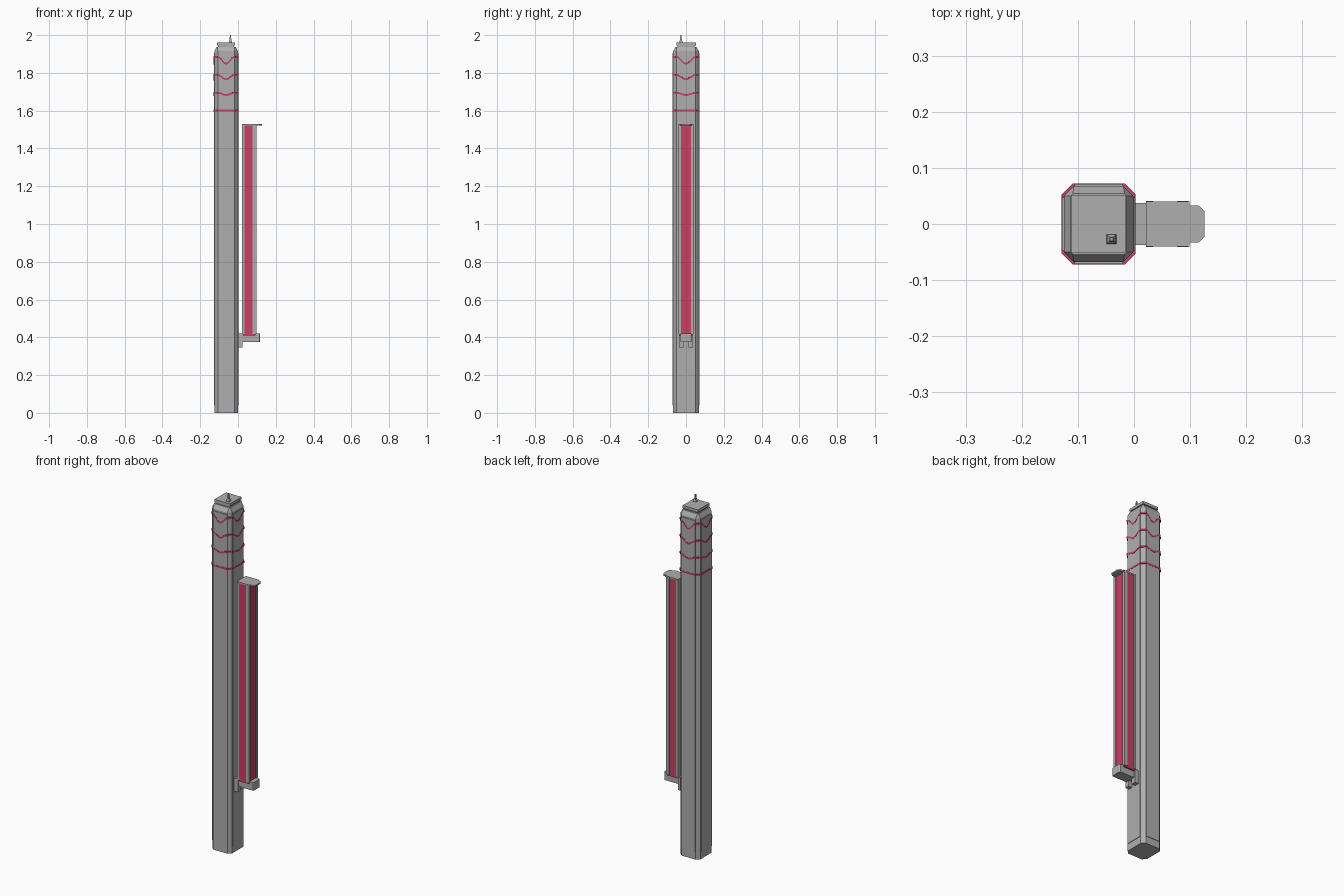
import bpy, bmesh, math

cube = bpy.data.objects.get("Cube")
if cube:
    bpy.data.objects.remove(cube, do_unlink=True)


def material(name, rgb):
    m = bpy.data.materials.new(name)
    m.use_nodes = True
    m.diffuse_color = (*rgb, 1)
    m.node_tree.nodes["Principled BSDF"].inputs["Base Color"].default_value = (*rgb, 1)
    return m


GREY = material("concrete grey", (0.43, 0.43, 0.43))
RED = material("crimson", (0.58, 0.05, 0.13))
CX = -0.063            # tower axis
HX, HY = 0.062, 0.068  # tower half widths


def octagon(hx, hy, cut, cx=CX):
    """Rectangle outline with cut corners, counter-clockwise."""
    return [(cx + x, y) for x, y in (
        (hx, -hy + cut), (hx, hy - cut), (hx - cut, hy), (-hx + cut, hy),
        (-hx, hy - cut), (-hx, -hy + cut), (-hx + cut, -hy), (hx - cut, -hy))]


def loft(name, rings, mat):
    """Join stacked outlines, each an (outline, z) pair, into a closed solid."""
    bm = bmesh.new()
    loops = [[bm.verts.new((x, y, z)) for x, y in pts] for pts, z in rings]
    n = len(loops[0])
    for a, b in zip(loops, loops[1:]):
        for i in range(n):
            j = (i + 1) % n
            bm.faces.new((a[i], a[j], b[j], b[i]))
    bm.faces.new(loops[0][::-1])
    bm.faces.new(loops[-1])
    return finish(name, bm, mat)


def finish(name, bm, mat):
    bmesh.ops.recalc_face_normals(bm, faces=bm.faces)
    me = bpy.data.meshes.new(name)
    bm.to_mesh(me)
    bm.free()
    me.materials.append(mat)
    ob = bpy.data.objects.new(name, me)
    bpy.context.collection.objects.link(ob)
    return ob


def box(name, x0, x1, y0, y1, z0, z1, mat=GREY):
    pts = [(x0, y0), (x1, y0), (x1, y1), (x0, y1)]
    return loft(name, [(pts, z0), (pts, z1)], mat)


# Tower shaft with a sloped shoulder
loft("tower_shaft", [(octagon(HX, HY, 0.018), 0), (octagon(HX, HY, 0.018), 1.915),
                     (octagon(0.05, 0.054, 0.004), 1.938)], GREY)

# Thin raised panels on the four faces
for s, side in ((-1, "right"), (1, "left")):
    x = CX + s * HX
    box("panel_" + side, x - 0.003, x + 0.003, -0.047, 0.047, 0.04, 1.905)
for s, side in ((-1, "front"), (1, "back")):
    y = s * HY
    box("panel_" + side, CX - 0.043, CX + 0.043, y - 0.003, y + 0.003, 0.04, 1.905)

# Roof and mast
box("roof_neck", CX - 0.043, CX + 0.043, -0.046, 0.046, 1.93, 1.948)
box("roof_slab", CX - 0.048, CX + 0.048, -0.051, 0.052, 1.945, 1.96)


def square(h):
    return [(-0.04 + x * h, -0.027 + y * h) for x, y in ((-1, -1), (1, -1), (1, 1), (-1, 1))]


loft("mast", [(square(0.009), 1.955), (square(0.008), 1.967), (square(0.005), 1.972),
              (square(0.003), 2.0)], GREY)


def wave_band(name, z, dip):
    """Band round the tower which hangs lower at the middle of each face."""
    outer = octagon(HX + 0.004, HY + 0.004, 0.0195)
    bm = bmesh.new()
    columns = []
    for i, (x0, y0) in enumerate(outer):
        x1, y1 = outer[(i + 1) % 8]
        steps = 12 if i % 2 == 0 else 1
        for k in range(steps):
            t = k / steps
            x, y = x0 + (x1 - x0) * t, y0 + (y1 - y0) * t
            sag = 0
            if i % 2 == 0:
                sag = dip * (1 - math.cos(2 * math.pi * t)) / 2
            xi, yi = CX + (x - CX) * 0.92, y * 0.92
            columns.append([bm.verts.new((px, py, z - sag + h)) for px, py, h in (
                (xi, yi, -0.005), (x, y, -0.005), (x, y, 0.005), (xi, yi, 0.005))])
    for i, a in enumerate(columns):
        b = columns[(i + 1) % len(columns)]
        for k in range(4):
            m = (k + 1) % 4
            bm.faces.new((a[k], b[k], b[m], a[m]))
    finish(name, bm, RED)


for n in range(4):
    wave_band(f"wave_band_{n + 1}", 1.6 + 0.095 * n, 0.012 * n)

# Hanging sign: red core between grey corner posts
box("sign_core", 0.026, 0.092, -0.038, 0.038, 0.41, 1.522, RED)
for s, side in ((-1, "front"), (1, "back")):
    inner, outer = sorted((s * 0.027, s * 0.041))
    box("inner_post_" + side, 0.021, 0.034, inner, outer, 0.418, 1.525)
    box("outer_post_" + side, 0.077, 0.097, inner, outer, 0.418, 1.525)
box("sign_back", 0.021, 0.03, -0.035, 0.035, 0.418, 1.525)


def pointed(x0, x1, x2, wide, mid, tip):
    """Plan outline that steps in and tapers toward the outer end."""
    half = [(x0, wide), (x1, wide), (x1, mid), (x1 + 0.016, mid), (x2, tip)]
    return [(x, -y) for x, y in half] + half[::-1]


lid = pointed(0.021, 0.099, 0.126, 0.04, 0.033, 0.022)
loft("sign_lid", [(lid, 1.522), (lid, 1.53)], GREY)
foot = pointed(0.022, 0.097, 0.117, 0.03, 0.03, 0.024)
loft("sign_foot", [(foot, 0.375), (foot, 0.42)], GREY)

# Brackets tying the sign to the tower
for s, side in ((-1, "front"), (1, "back")):
    inner, outer = sorted((s * 0.012, s * 0.037))
    box("bracket_" + side, -0.002, 0.025, inner, outer, 0.345, 0.42)
box("bracket_bridge", -0.002, 0.025, -0.012, 0.012, 0.378, 0.418)
